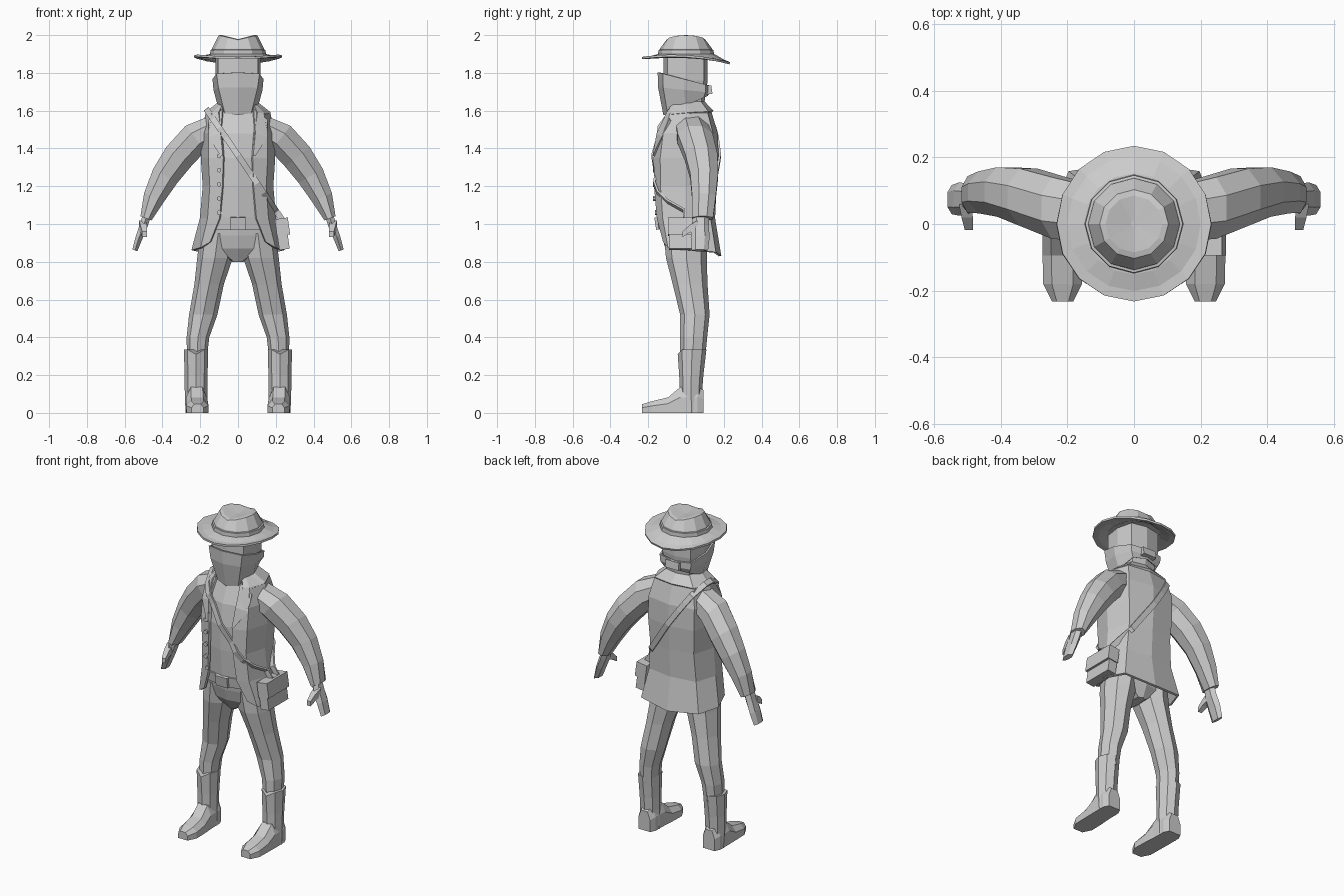
import bpy, bmesh, math
from mathutils import Vector, Matrix
from mathutils.bvhtree import BVHTree

if "Cube" in bpy.data.objects:
    bpy.data.objects.remove(bpy.data.objects["Cube"])


def loft(name, rings, closed=True, caps=True, mirror=False, solid=0.0):
    bm = bmesh.new()
    rows = [[bm.verts.new(p) for p in r] for r in rings]
    n = len(rows[0])
    for a, b in zip(rows, rows[1:]):
        for i in range(n if closed else n - 1):
            j = (i + 1) % n
            bm.faces.new((a[i], a[j], b[j], b[i]))
    if caps and closed:
        bm.faces.new(rows[0])
        bm.faces.new(rows[-1])
    return finish(name, bm, mirror, solid)


def finish(name, bm, mirror=False, solid=0.0):
    bmesh.ops.recalc_face_normals(bm, faces=bm.faces)
    me = bpy.data.meshes.new(name)
    bm.to_mesh(me)
    bm.free()
    ob = bpy.data.objects.new(name, me)
    bpy.context.collection.objects.link(ob)
    if mirror:
        m = ob.modifiers.new("mirror", 'MIRROR')
        m.merge_threshold = 0.0005
    if solid:
        s = ob.modifiers.new("thickness", 'SOLIDIFY')
        s.thickness, s.offset = solid, 0
    return ob


def box(name, centre, size, rot=(0, 0, 0), mirror=False):
    bm = bmesh.new()
    bmesh.ops.create_cube(bm, size=1, matrix=Matrix.Diagonal((*size, 1)))
    ob = finish(name, bm, mirror)
    r = Matrix.Rotation(rot[0], 4, 'X') @ Matrix.Rotation(rot[1], 4, 'Y') @ Matrix.Rotation(rot[2], 4, 'Z')
    ob.data.transform(Matrix.Translation(centre) @ r)
    return ob


def oval(cx, cy, z, rx, ry, n=8):
    return [(cx + rx * math.sin(t), cy - ry * math.cos(t), z)
            for t in (2 * math.pi * i / n for i in range(n))]


def tube(name, path, n=8, mirror=True):
    # path entries: x, y, z, half width in the xz plane, half depth in y
    rings = []
    for i, (x, y, z, w, d) in enumerate(path):
        a, b = path[max(i - 1, 0)], path[min(i + 1, len(path) - 1)]
        t = Vector((b[0] - a[0], 0, b[2] - a[2])).normalized()
        rings.append([Vector((x, y, z)) + Vector((-t.z, 0, t.x)) * w * math.cos(k) + Vector((0, d * math.sin(k), 0))
                      for k in (2 * math.pi * (j + .5) / n for j in range(n))])
    return loft(name, rings, mirror=mirror)


def body_ring(z, yf, sx, yb, f=0.75, zf=lambda y: 0):
    # closed ring with an edge at the front and back centre
    half = [(0, yf), (sx * f, yf * .82), (sx, (yf + yb) / 2), (sx * .8, yb * .82), (0, yb)]
    pts = half + [(-x, y) for x, y in reversed(half[1:-1])]
    return [(x, y, z + zf(y)) for x, y in pts]


# Hat: brim, band and creased crown
def hat_ring(r, z, n=16, wave=0.0, tilt=0.0, crease=0.0):
    return [(x, y, zz + wave * (x * x - y * y) / r ** 2 - tilt * y / r + crease * abs(x) / r)
            for x, y, zz in oval(0, 0, z, r, r, n)]

loft("hat_brim", [hat_ring(.10, 1.895), hat_ring(.15, 1.893),
                  hat_ring(.20, 1.878, wave=.006, tilt=.008),
                  hat_ring(.232, 1.877, wave=.012, tilt=.014)], caps=False, solid=.012)
loft("hat_band", [hat_ring(.149, 1.885, 12), hat_ring(.146, 1.922, 12), hat_ring(.12, 1.926, 12)])
loft("hat_crown", [hat_ring(.14, 1.90, 12), hat_ring(.137, 1.93, 12),
                   hat_ring(.103, 1.975, 12, crease=.024), hat_ring(.085, 1.979, 12, crease=.021),
                   hat_ring(.01, 1.978, 12)])

# Head and face scarf
loft("head", [body_ring(1.58, -.06, .08, .09), body_ring(1.66, -.10, .10, .10),
              body_ring(1.76, -.12, .12, .115, .88), body_ring(1.89, -.12, .12, .115, .88)])
loft("face_scarf", [body_ring(1.765, -.145, .13, .122, .85, lambda y: -.26 * y),
                    body_ring(1.71, -.143, .125, .122, .8, lambda y: -.1 * y),
                    body_ring(1.63, -.115, .103, .11, .65, lambda y: .45 * y)], caps=False, solid=.01)
box("scarf_knot", (0, .122, 1.71), (.09, .03, .045), (.15, 0, 0))

# Body rows: z, front edge x, front y, side x, back y
rows = [(1.64, .075, -.06, .095, .085), (1.585, .10, -.10, .165, .13), (1.48, .085, -.145, .19, .162),
        (1.35, .075, -.165, .19, .165), (1.2, .08, -.163, .18, .155), (1.03, .095, -.148, .195, .147),
        (.87, .145, -.115, .24, .18)]
shirt = loft("shirt", [body_ring(z, yf - .006, sx * .93, yb - .02, .7) for z, e, yf, sx, yb in rows[:-1]])

# Open coat with flared, slanted hem
coat_rings = []
for z, e, yf, sx, yb in rows:
    dz = (.035, .005, -.01, -.02, -.04) if z < .9 else (0,) * 5
    sec = [(e, yf), (sx * .8, yf * .8), (sx, (yf + yb) / 2), (sx * .8, yb * .85), (0, yb)]
    coat_rings.append([(x, y, z + d) for (x, y), d in zip(sec, dz)])
coat = loft("coat", coat_rings, closed=False, mirror=True, solid=.014)

# Collar and lapels
loft("coat_collar", [[(.08, -.085, 1.615), (.10, .0, 1.64), (.075, .075, 1.645), (0, .092, 1.645)],
                     [(.135, -.085, 1.575), (.17, .02, 1.585), (.13, .115, 1.59), (0, .14, 1.595)]],
     closed=False, mirror=True, solid=.014)
loft("coat_lapel", [[(.08, -.09, 1.605), (.09, -.15, 1.48), (.078, -.172, 1.36)],
                    [(.155, -.085, 1.55), (.155, -.122, 1.46), (.09, -.172, 1.36)]],
     closed=False, mirror=True, solid=.012)

# Buttons along one coat edge
for i in range(5):
    bm = bmesh.new()
    z = 1.36 - i * .075
    bmesh.ops.create_cone(bm, cap_ends=True, segments=6, radius1=.013, radius2=.013, depth=.014,
                          matrix=Matrix.Translation((-.1, -.168 + .012 * (i == 4), z)) @ Matrix.Rotation(math.pi / 2, 4, 'X'))
    finish("coat_button", bm)

# Arms and hands
sleeve = tube("sleeve", [(.12, .03, 1.51, .075, .09), (.225, .048, 1.453, .092, .10),
                         (.315, .08, 1.355, .09, .093), (.385, .096, 1.255, .08, .08),
                         (.445, .095, 1.14, .062, .068), (.487, .088, 1.03, .034, .06)])
tube("hand", [(.478, .08, 1.06, .025, .04), (.50, .075, .99, .025, .046),
              (.523, .075, .93, .022, .05), (.546, .073, .86, .016, .044)], n=6)
loft("thumb", [[(x + a * w, y, z + b * w) for a, b in ((-1, -1.2), (1, -1.2), (1, 1.2), (-1, 1.2))]
               for x, y, z, w in ((.505, .06, .995, .02), (.50, .02, .975, .017), (.495, -.018, .945, .012))],
     mirror=True)

# Trousers
loft("trouser_hips", [body_ring(1.04, -.145, .18, .12), body_ring(.94, -.128, .185, .12),
                      body_ring(.87, -.11, .14, .11), body_ring(.80, -.07, .03, .08)])
loft("trouser_leg", [oval(*r) for r in (
    (.105, 0, .95, .095, .118), (.122, .002, .82, .094, .108), (.153, .022, .68, .078, .092),
    (.184, .047, .52, .075, .078), (.212, .04, .40, .06, .072), (.218, .035, .28, .052, .066))], mirror=True)

# Belt and buckle
loft("belt", [body_ring(1.035, -.155, .18, .125), body_ring(.972, -.145, .183, .125)], caps=False, solid=.012)
box("belt_buckle", (0, -.152, 1.003), (.08, .022, .065), (.15, 0, 0))

# Boots: shaft with dipped cuff, then foot
cuff = oval(.222, .032, .335, .064, .076)
cuff[0] = (.222, -.044, .31)
loft("boot_shaft", [cuff, oval(.222, .028, .2, .061, .064), oval(.222, .026, .12, .06, .06),
                    oval(.22, .03, 0, .058, .062)], mirror=True)
loft("boot_foot", [[(c - w, y, 0), (c + w, y, 0), (c + w, y, h * .6), (c + w * .55, y, h),
                    (c - w * .55, y, h), (c - w, y, h * .6)]
                   for c, w, y, h in ((.22, .04, .093, .12), (.22, .055, .06, .14), (.219, .056, -.03, .137),
                                      (.216, .058, -.095, .082), (.214, .058, -.18, .062),
                                      (.214, .032, -.232, .046))], mirror=True)

# Shoulder strap, laid on the clothes by ray casting
dg = bpy.context.evaluated_depsgraph_get()
dg.update()
trees = [BVHTree.FromObject(o, dg) for o in (coat, shirt, sleeve)]
start, end = Vector((-.165, 0, 1.605)), Vector((.235, 0, 1.02))
side = Vector((.585, 0, .40)).normalized() * .016


def surface_y(p, s):
    hits = [t.ray_cast(Vector((p.x, s, p.z)), Vector((0, -s, 0)))[0] for t in trees]
    ys = [h.y * s for h in hits if h is not None]
    return s * (max(ys) + .008) if ys else .02 + s * .03

strap = []
N = 12
for s in (-1, 1):
    for i in range(N + 1):
        p = start.lerp(end, (i if s < 0 else N - i) / N)
        p.y = surface_y(p, s)
        strap.append([p - side, p + side])
strap.append(strap[0])
loft("shoulder_strap", strap, closed=False, solid=.012)

# Hip bag with flap
tilt = (0, -.14, 0)
box("bag_body", (.236, .005, .94), (.055, .19, .15), tilt)
box("bag_flap", (.235, .005, .985), (.07, .2, .09), tilt)
